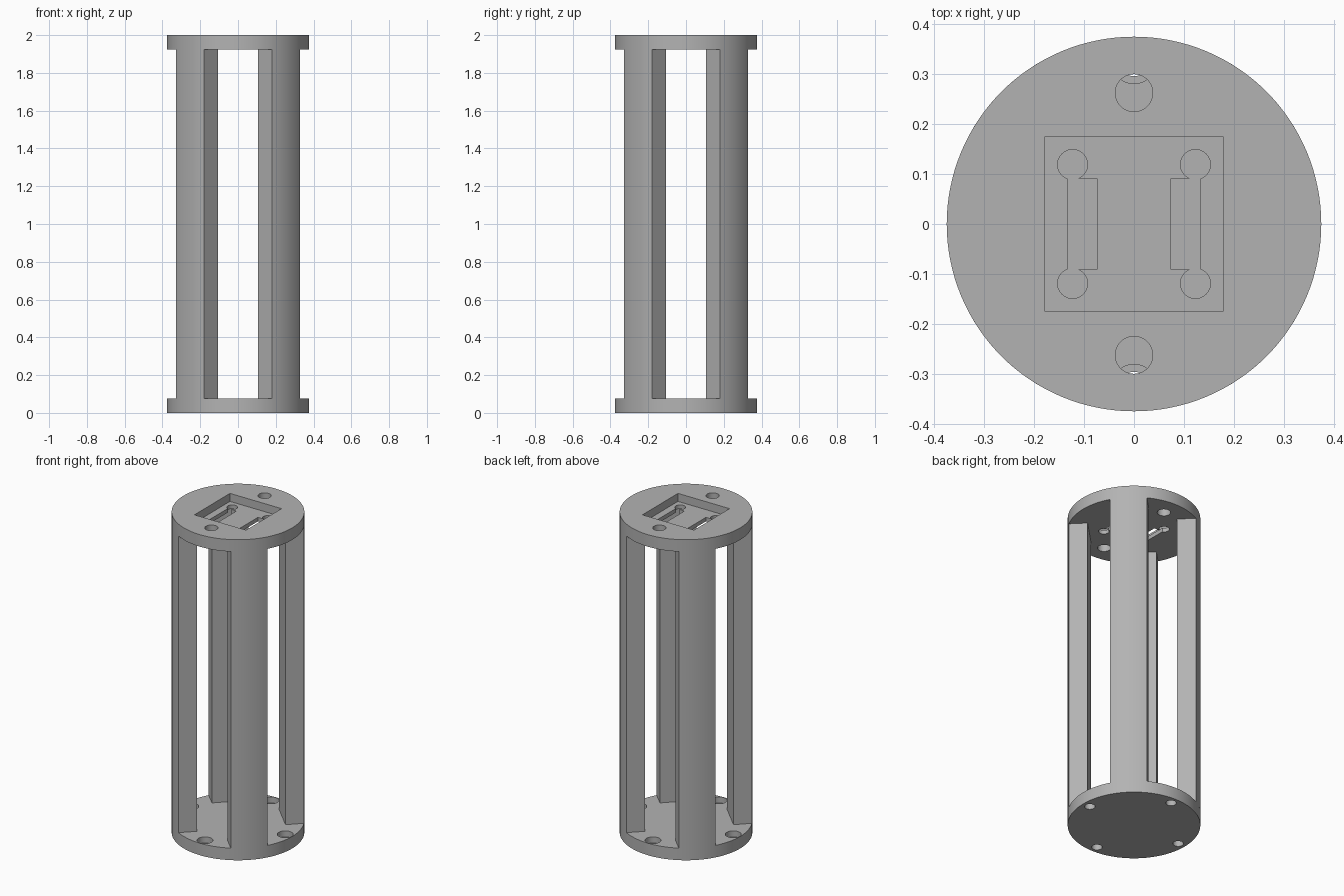
import bpy, bmesh, math

cube = bpy.data.objects.get("Cube")
if cube:
    bpy.data.objects.remove(cube, do_unlink=True)

RADIUS, HEIGHT, PLATE = 0.375, 2.0, 0.075
TOP = HEIGHT - PLATE

grey = bpy.data.materials.new("plain grey")
grey.use_nodes = True
colour = (0.45, 0.45, 0.45, 1)
grey.diffuse_color = colour
grey.node_tree.nodes["Principled BSDF"].inputs["Base Color"].default_value = colour


def prism(name, points, z0, z1):
    """Extrude a counter-clockwise outline from z0 to z1."""
    bm = bmesh.new()
    base = bm.faces.new([bm.verts.new((x, y, z0)) for x, y in points])
    top = bmesh.ops.extrude_face_region(bm, geom=[base])["geom"]
    moved = [v for v in top if isinstance(v, bmesh.types.BMVert)]
    bmesh.ops.translate(bm, vec=(0, 0, z1 - z0), verts=moved)
    bmesh.ops.recalc_face_normals(bm, faces=bm.faces)
    mesh = bpy.data.meshes.new(name)
    bm.to_mesh(mesh)
    bm.free()
    mesh.materials.append(grey)
    obj = bpy.data.objects.new(name, mesh)
    bpy.context.collection.objects.link(obj)
    return obj


def circle(x, y, r, n=48):
    return [(x + r * math.cos(math.tau * i / n), y + r * math.sin(math.tau * i / n))
            for i in range(n)]


def box(x0, x1, y0, y1):
    return [(x0, y0), (x1, y0), (x1, y1), (x0, y1)]


def cut(obj, outline, z0, z1):
    """Subtract a prism and discard the cutter."""
    cutter = prism("cutter", outline, z0, z1)
    cutter.hide_render = True
    mod = obj.modifiers.new("cut", "BOOLEAN")
    mod.operation, mod.solver, mod.object = "DIFFERENCE", "EXACT", cutter
    bpy.context.view_layer.objects.active = obj
    bpy.ops.object.modifier_apply(modifier=mod.name)
    bpy.data.objects.remove(cutter, do_unlink=True)


def smooth(obj):
    bpy.ops.object.select_all(action="DESELECT")
    obj.select_set(True)
    bpy.context.view_layer.objects.active = obj
    bpy.ops.object.shade_smooth_by_angle(angle=math.radians(30))


# Base plate with four counterbored screw holes
base = prism("base_plate", circle(0, 0, RADIUS, 128), 0, PLATE)
for i in range(4):
    a = i * math.pi / 2
    x, y = 0.326 * math.cos(a), 0.326 * math.sin(a)
    cut(base, circle(x, y, 0.03), -0.1, 0.2)
    cut(base, circle(x, y, 0.045), PLATE / 2, 0.2)
smooth(base)

# Top plate with square pocket, slots and round holes
cap = prism("top_plate", circle(0, 0, RADIUS, 128), TOP, HEIGHT)
cut(cap, box(-0.178, 0.178, -0.175, 0.175), HEIGHT - 0.05, HEIGHT + 0.1)
for s in (-1, 1):
    cut(cap, circle(0, s * 0.2625, 0.0375), TOP - 0.1, HEIGHT + 0.1)
    x0, x1 = sorted((s * 0.074, s * 0.133))
    cut(cap, box(x0, x1, -0.091, 0.091), TOP - 0.1, HEIGHT + 0.1)
    for t in (-1, 1):
        cut(cap, circle(s * 0.123, t * 0.119, 0.03), TOP - 0.1, HEIGHT + 0.1)
smooth(cap)

# Four diagonal pillars: flat inside and sides, rounded outside
half_width, inner = 0.105, 0.254
spread = math.asin(half_width / RADIUS)
arc = [(RADIUS * math.cos(a), RADIUS * math.sin(a))
       for a in (spread * (i / 6 - 1) for i in range(13))]
outline = [(inner, -half_width)] + arc + [(inner, half_width)]
names = ("back_left_pillar", "back_right_pillar", "front_right_pillar", "front_left_pillar")
for i, name in enumerate(names):
    pillar = prism(name, outline, PLATE, TOP)
    pillar.rotation_euler.z = math.pi / 4 + i * math.pi / 2
    smooth(pillar)
